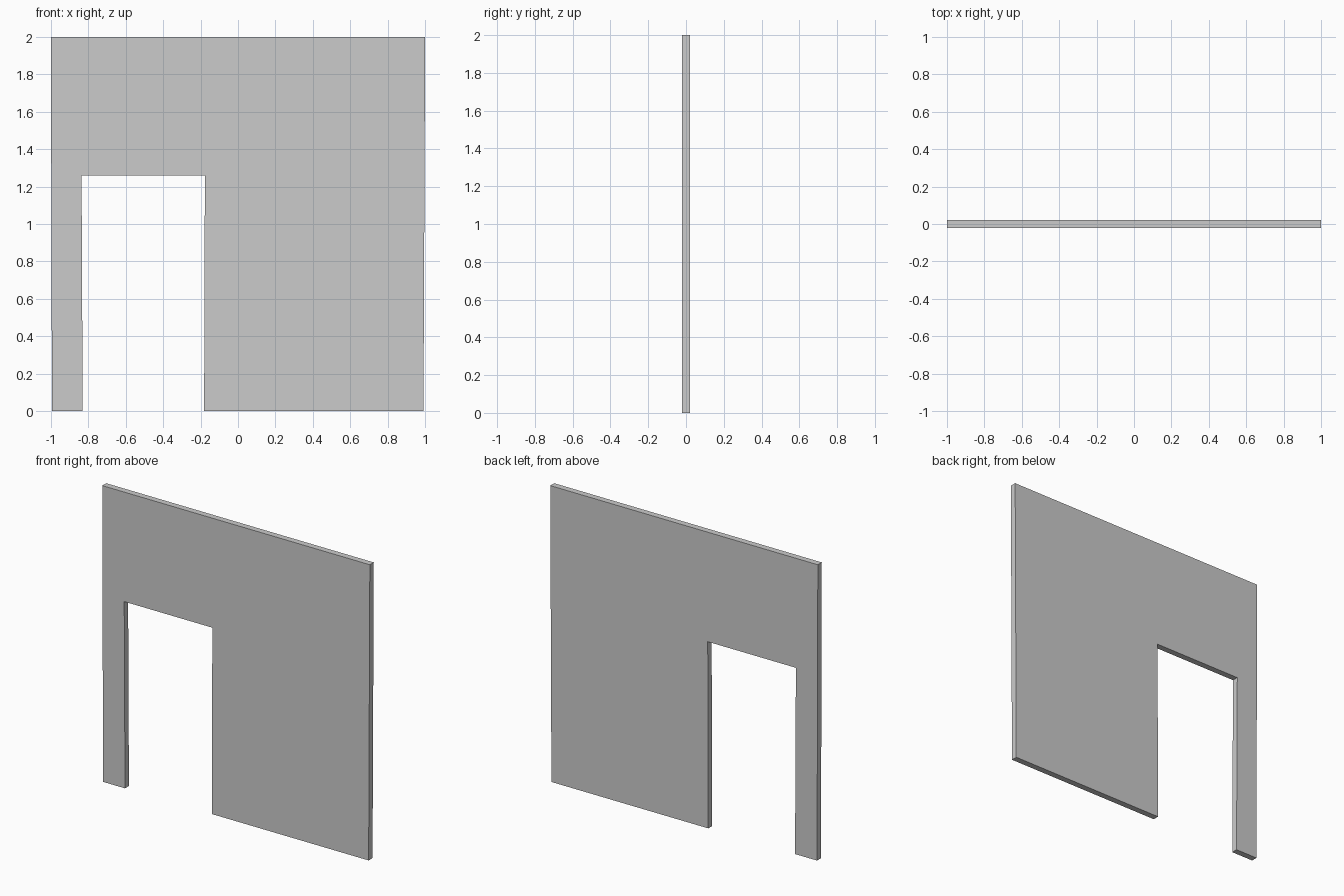
import bpy, bmesh

if "Cube" in bpy.data.objects:
    bpy.data.objects.remove(bpy.data.objects["Cube"])

HALF_T = 0.021  # half the wall thickness

# Wall outline seen from the front (x, z), with the doorway notched out
outline = [
    (-0.994, 0), (-0.83, 0), (-0.836, 1.26), (-0.177, 1.26),
    (-0.181, 0), (0.991, 0), (1, 2), (-1, 2),
]

# Fill the outline and extrude it to the wall thickness
bm = bmesh.new()
face = bm.faces.new([bm.verts.new((x, -HALF_T, z)) for x, z in outline])
ext = bmesh.ops.extrude_face_region(bm, geom=[face], use_keep_orig=True)
verts = [g for g in ext["geom"] if isinstance(g, bmesh.types.BMVert)]
bmesh.ops.translate(bm, verts=verts, vec=(0, 2 * HALF_T, 0))
bmesh.ops.recalc_face_normals(bm, faces=bm.faces)

mesh = bpy.data.meshes.new("doorway_wall")
bm.to_mesh(mesh)
bm.free()
wall = bpy.data.objects.new("doorway_wall", mesh)
bpy.context.collection.objects.link(wall)
